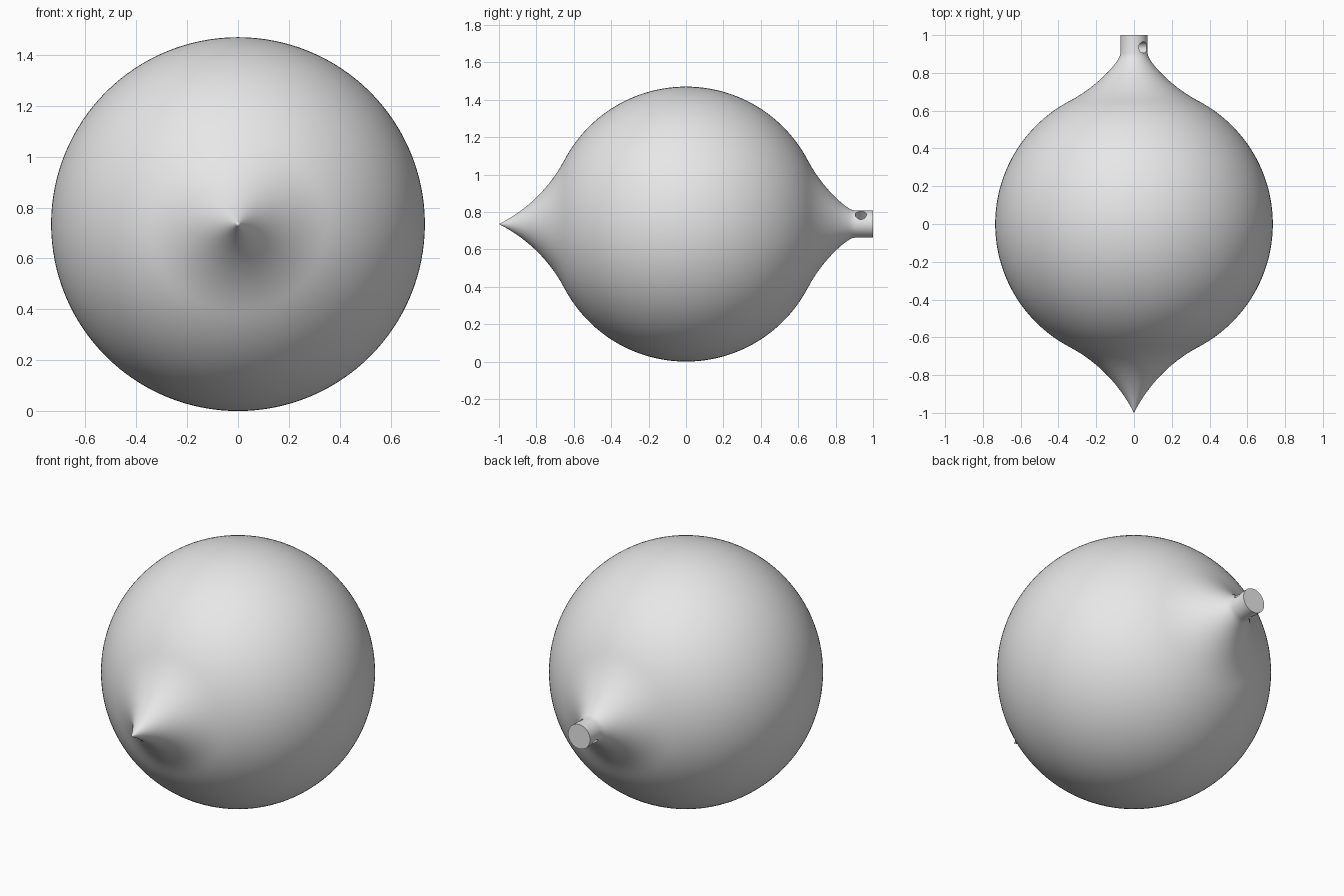
import bpy, bmesh, math
from mathutils import Matrix, Vector

cube = bpy.data.objects.get("Cube")
if cube:
    bpy.data.objects.remove(cube, do_unlink=True)

R = 0.735            # bulb radius, also the axis height
STEM = 0.072         # stem radius
JOIN = 0.65          # where the round bulb flows into the flare
BORE_Y = 0.935       # hanging hole position along the stem

grey = bpy.data.materials.new("plain grey")
grey.use_nodes = True
grey.diffuse_color = (0.8, 0.8, 0.8, 1)
grey.node_tree.nodes["Principled BSDF"].inputs["Base Color"].default_value = (0.8, 0.8, 0.8, 1)


def make_object(name, bm):
    mesh = bpy.data.meshes.new(name)
    bm.to_mesh(mesh)
    bm.free()
    mesh.materials.append(grey)
    obj = bpy.data.objects.new(name, mesh)
    bpy.context.collection.objects.link(obj)
    return obj


def flare(y):
    """Radius of the concave arc, tangent to the bulb and ending at the tip."""
    start = Vector((JOIN, math.sqrt(R * R - JOIN * JOIN)))
    out = start.normalized()
    chord = Vector((1, 0)) - start
    radius = chord.length_squared / (2 * chord.dot(out))
    centre = start + out * radius
    return max(0.0, centre.y - math.sqrt(radius ** 2 - (y - centre.x) ** 2))


# Profile from the pointed front tip to the flat stem end
profile = [(-1, 0)]
profile += [(-1 + (1 - JOIN) * i / 20, flare(1 - (1 - JOIN) * i / 20)) for i in range(1, 20)]
half = math.asin(JOIN / R)
for i in range(57):
    a = -half + 2 * half * i / 56
    profile.append((R * math.sin(a), R * math.cos(a)))
profile += [(y, flare(y)) for y in (JOIN + 0.19 * i / 10 for i in range(1, 11))]
profile += [(0.86, 0.092), (0.875, 0.082), (0.89, 0.075), (0.905, STEM), (1, STEM), (1, 0)]

# Turned body
bm = bmesh.new()
verts = [bm.verts.new((r, y, 0)) for y, r in profile]
edges = [bm.edges.new(pair) for pair in zip(verts, verts[1:])]
bmesh.ops.spin(bm, geom=verts + edges, cent=(0, 0, 0), axis=(0, 1, 0),
               angle=2 * math.pi, steps=128)
bmesh.ops.remove_doubles(bm, verts=bm.verts, dist=0.0001)
bmesh.ops.recalc_face_normals(bm, faces=bm.faces)
bmesh.ops.translate(bm, verts=bm.verts, vec=(0, 0, R))
body = make_object("ornament_body", bm)

# Slanted hanging hole through the stem
bm = bmesh.new()
place = Matrix.Translation((0, BORE_Y, R)) @ Matrix.Rotation(math.radians(45), 4, 'Y')
bmesh.ops.create_cone(bm, cap_ends=True, segments=32, radius1=0.03, radius2=0.03,
                      depth=0.3, matrix=place)
cutter = make_object("hole_cutter", bm)
cutter.hide_render = True

cut = body.modifiers.new("hanging_hole", 'BOOLEAN')
cut.operation = 'DIFFERENCE'
cut.solver = 'EXACT'
cut.object = cutter

bpy.ops.object.select_all(action='DESELECT')
body.select_set(True)
bpy.context.view_layer.objects.active = body
bpy.ops.object.modifier_apply(modifier=cut.name)
bpy.data.objects.remove(cutter, do_unlink=True)
bpy.ops.object.shade_smooth_by_angle(angle=math.radians(35))
